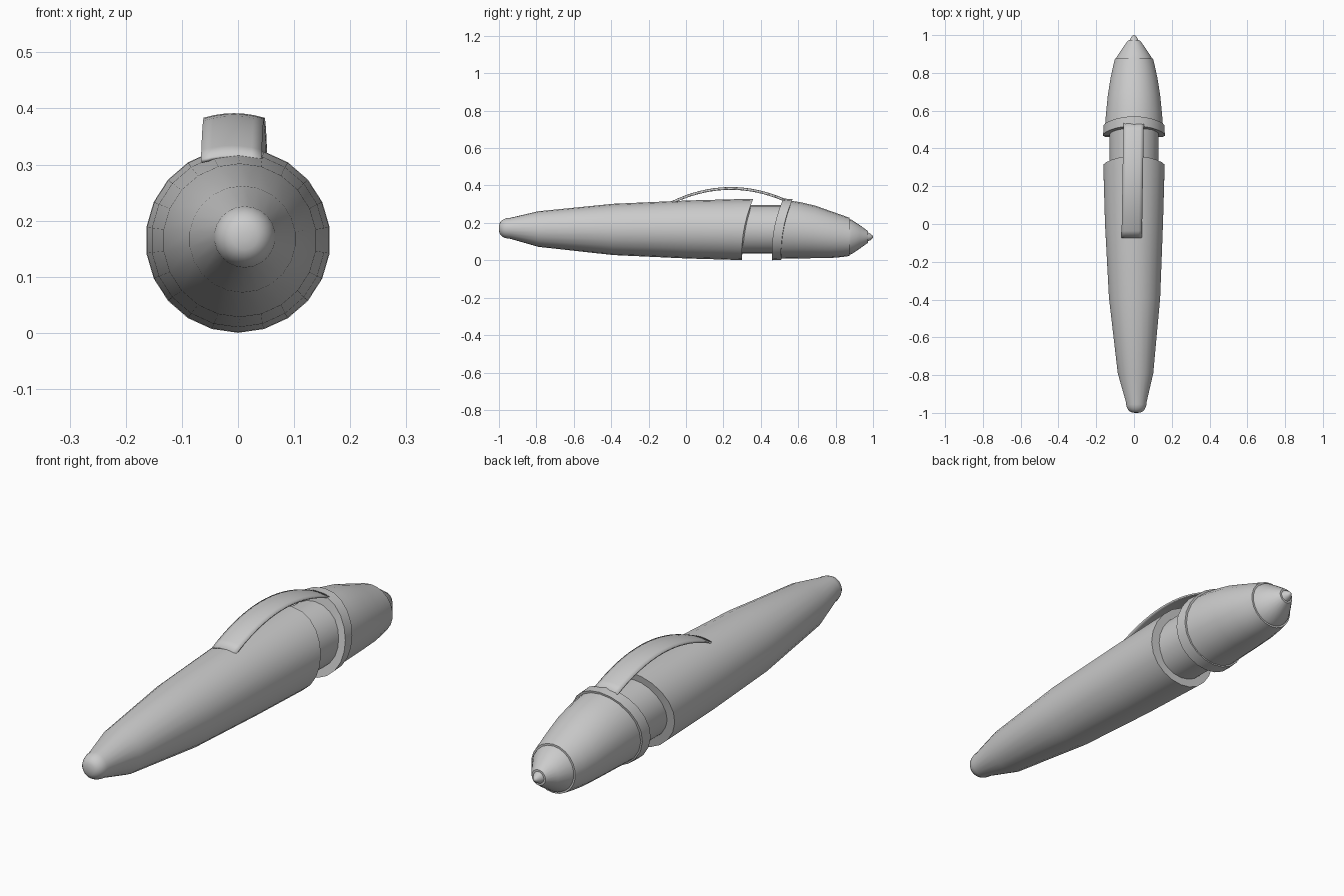
import bpy, bmesh
from math import sin, cos, pi, radians

if "Cube" in bpy.data.objects:
    bpy.data.objects.remove(bpy.data.objects["Cube"])

grey = bpy.data.materials.new("plain grey")
grey.use_nodes = True
grey.diffuse_color = (0.6, 0.6, 0.6, 1)
grey.node_tree.nodes["Principled BSDF"].inputs["Base Color"].default_value = (0.6, 0.6, 0.6, 1)

SIDES = 22
AXIS = 0.165


def finish(name, bm):
    bmesh.ops.recalc_face_normals(bm, faces=bm.faces)
    mesh = bpy.data.meshes.new(name)
    bm.to_mesh(mesh)
    bm.free()
    mesh.materials.append(grey)
    obj = bpy.data.objects.new(name, mesh)
    bpy.context.collection.objects.link(obj)
    bpy.ops.object.select_all(action='DESELECT')
    obj.select_set(True)
    bpy.context.view_layer.objects.active = obj
    bpy.ops.object.shade_smooth_by_angle(angle=radians(35))
    return obj


def loft(name, stations):
    """Skin round sections: (y, radius, centre z, centre x, slant)."""
    bm = bmesh.new()
    rings = []
    for y, r, cz, cx, slant in stations:
        ring = []
        for i in range(SIDES):
            a = 2 * pi * (i + 0.5) / SIDES
            t = sin(a)
            lean = slant * (0.03 * t + 0.02 * t * t)
            ring.append(bm.verts.new((cx + r * cos(a), y + lean, cz + r * t)))
        rings.append(ring)
    for a, b in zip(rings, rings[1:]):
        for i in range(SIDES):
            j = (i + 1) % SIDES
            bm.faces.new((a[i], a[j], b[j], b[i]))
    bm.faces.new(rings[0])
    bm.faces.new(rings[-1])
    return finish(name, bm)


# Long barrel with a rounded end and a slanted rim
dome = [(-0.94 - 0.06 * sin(a), 0.006 + 0.05 * cos(a) ** 0.8, 0.171, 0.012, 0)
        for a in (pi / 2 * k / 6 for k in range(6, -1, -1))]
loft("barrel", dome + [
    (-0.79, 0.095, 0.167, 0.008, 0),
    (-0.39, 0.137, AXIS, 0.003, 0),
    (0.0, 0.155, AXIS, 0, 0.3),
    (0.31, 0.164, AXIS, 0, 1)])

# Narrow neck between barrel and collar
loft("neck", [(0.27, 0.13, AXIS, 0, 1), (0.50, 0.13, AXIS, 0, 1)])

# Collar
loft("collar", [(0.47, 0.165, AXIS, 0, 1), (0.52, 0.162, AXIS, 0, 1)])

# Head, drooping towards the tip
loft("head", [
    (0.50, 0.156, 0.164, 0, 1),
    (0.58, 0.150, 0.160, 0, 0.7),
    (0.68, 0.140, 0.151, 0, 0.3),
    (0.77, 0.126, 0.138, 0, 0),
    (0.83, 0.113, 0.130, 0, 0),
    (0.875, 0.102, 0.125, 0, 0)])

# Nose cone and writing tip
loft("nose_cone", [
    (0.868, 0.096, 0.125, 0, 0),
    (0.885, 0.092, 0.125, 0, 0),
    (0.93, 0.062, 0.125, 0, 0),
    (0.972, 0.032, 0.125, 0, 0)])
loft("tip", [
    (0.968, 0.026, 0.125, 0, 0),
    (0.985, 0.018, 0.125, 0, 0),
    (0.996, 0.009, 0.125, 0, 0),
    (1.0, 0.003, 0.125, 0, 0)])

# Arched clip, bowed slightly across its width
bm = bmesh.new()
STEPS, COLS = 16, 6
rows = []
for i in range(STEPS + 1):
    u = i / STEPS
    y = -0.075 + 0.61 * u
    z = 0.309 + 0.07 * (1 - (2 * u - 1) ** 2) + 0.009 * u
    row = []
    for k in range(COLS + 1):
        w = 2 * k / COLS - 1
        row.append(bm.verts.new((-0.012 + 0.01 * u + 0.054 * w, y, z + 0.008 * (1 - w * w))))
    rows.append(row)
for a, b in zip(rows, rows[1:]):
    for k in range(COLS):
        bm.faces.new((a[k], a[k + 1], b[k + 1], b[k]))
clip = finish("clip", bm)
solid = clip.modifiers.new("thickness", 'SOLIDIFY')
solid.thickness = 0.007
solid.offset = -1
